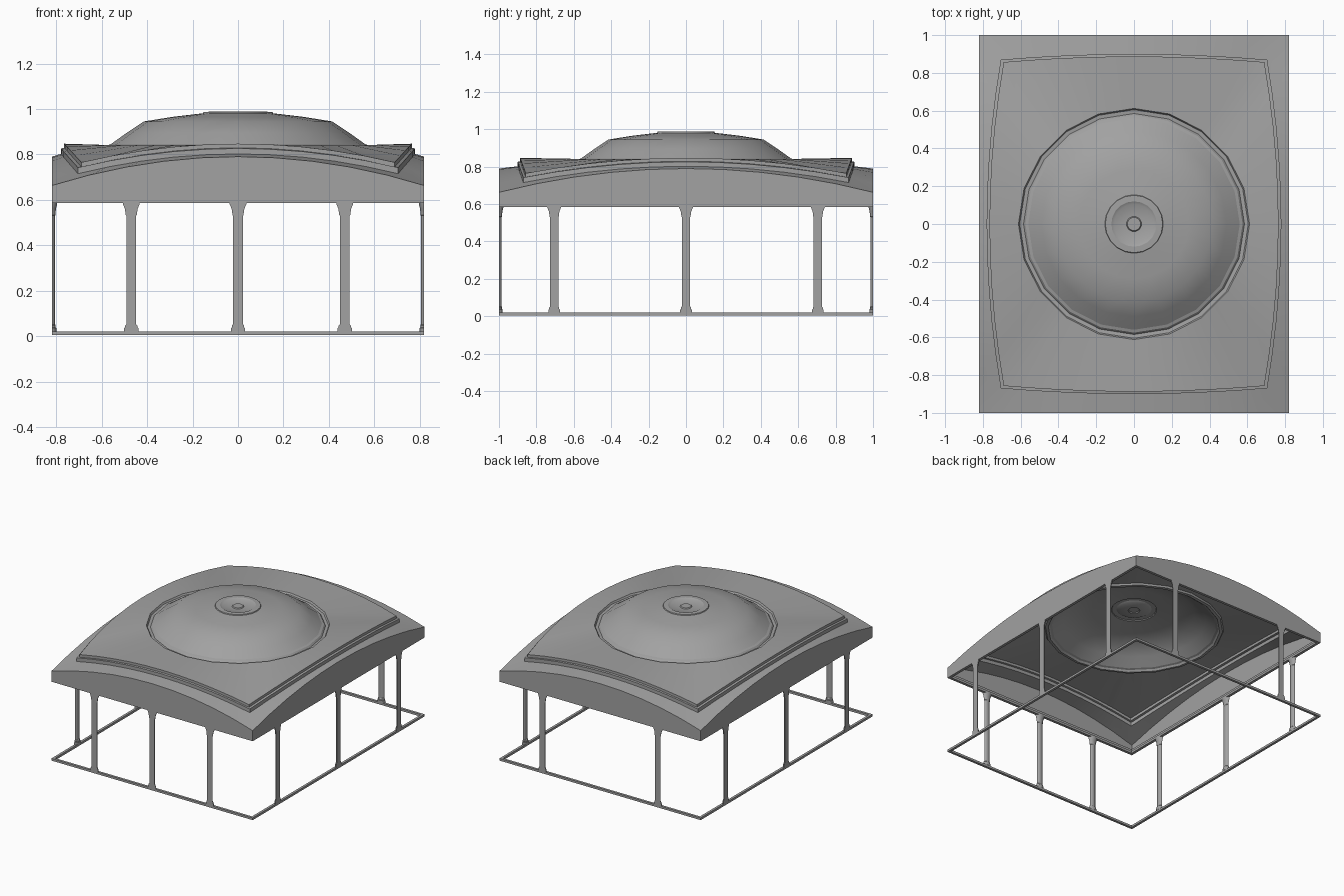
import bpy
import bmesh
from math import cos, sin, pi, radians

default = bpy.data.objects.get("Cube")
if default:
    bpy.data.objects.remove(default, do_unlink=True)

GREY = (0.36, 0.36, 0.36, 1)
plaster = bpy.data.materials.new("grey plaster")
plaster.use_nodes = True
plaster.diffuse_color = GREY
plaster.node_tree.nodes["Principled BSDF"].inputs["Base Color"].default_value = GREY

HX, HY = 0.82, 1.0   # half size of the plan
SEG = 10             # segments along each side


def frame_loop(hx, hy, z_corner, z_mid, bulge_x=0, bulge_y=0):
    """Rectangular loop whose sides may bow outwards and arch upwards."""
    pts = []
    for side in range(4):
        for j in range(SEG):
            t = 2 * j / SEG - 1
            arch = 1 - t * t
            z = z_corner + (z_mid - z_corner) * arch
            a, b = hx + bulge_x * arch, hy + bulge_y * arch
            pts.append([(a, hy * t, z), (-hx * t, b, z),
                        (-a, -hy * t, z), (hx * t, -b, z)][side])
    return pts


def ring_loop(r, z):
    """Twenty-sided ring with the same point count as a frame loop."""
    pts = []
    for k in range(4 * SEG):
        a = radians(-45 + 9 * k)
        rr = r if k % 2 else r * cos(radians(9))
        pts.append((rr * cos(a), rr * sin(a), z))
    return pts


def make_object(name, bm, angle=30):
    mesh = bpy.data.meshes.new(name)
    bm.to_mesh(mesh)
    bm.free()
    mesh.materials.append(plaster)
    obj = bpy.data.objects.new(name, mesh)
    bpy.context.collection.objects.link(obj)
    bpy.ops.object.select_all(action="DESELECT")
    obj.select_set(True)
    bpy.context.view_layer.objects.active = obj
    bpy.ops.object.shade_smooth_by_angle(angle=radians(angle))
    return obj


def skin(name, loops, closed=False, cap=False):
    """Join successive loops with quads."""
    bm = bmesh.new()
    rows = [[bm.verts.new(p) for p in loop] for loop in loops]
    pairs = list(zip(rows, rows[1:]))
    if closed:
        pairs.append((rows[-1], rows[0]))
    for a, b in pairs:
        n = len(a)
        for k in range(n):
            m = (k + 1) % n
            bm.faces.new((a[k], a[m], b[m], b[k]))
    if cap:
        bm.faces.new(rows[-1])
    return make_object(name, bm)


def trim(name, depth, z0, z1):
    """Closed rectangular moulding running round the inside of the plan."""
    inner = (HX - depth, HY - depth)
    return skin(name, [frame_loop(HX, HY, z0, z0), frame_loop(HX, HY, z1, z1),
                       frame_loop(*inner, z1, z1), frame_loop(*inner, z0, z0)], closed=True)


# Floor skirting and wall cornice
trim("floor_skirting", 0.018, 0.004, 0.02)
trim("wall_cornice_lower", 0.02, 0.585, 0.602)
trim("wall_cornice_upper", 0.012, 0.602, 0.622)

# Arched walls
wall_arch = frame_loop(HX, HY, 0.663, 0.79)
skin("arched_walls", [frame_loop(HX, HY, 0.6, 0.6), wall_arch])

# Sloping cove and the stepped moulding above it
BOW = (0.075, 0.03)
step_top = frame_loop(0.69, 0.857, 0.765, 0.847, *BOW)
skin("ceiling_cove", [wall_arch, frame_loop(0.705, 0.87, 0.715, 0.802, *BOW)])
skin("ceiling_step", [
    frame_loop(0.705, 0.87, 0.715, 0.802, *BOW),
    frame_loop(0.705, 0.87, 0.742, 0.826, *BOW),
    frame_loop(0.69, 0.857, 0.745, 0.829, *BOW),
    step_top])

# Ceiling panel around the dome
skin("ceiling_panel", [step_top, ring_loop(0.612, 0.842)])

# Dome rim, shell and central rose
skin("dome_rim", [ring_loop(r, z) for r, z in (
    (0.612, 0.842), (0.605, 0.83), (0.585, 0.828), (0.575, 0.84), (0.56, 0.845))])
skin("dome_shell", [ring_loop(r, z) for r, z in (
    (0.56, 0.845), (0.49, 0.895), (0.415, 0.945), (0.29, 0.965), (0.155, 0.981))])
skin("dome_rose", [ring_loop(r, z) for r, z in (
    (0.155, 0.981), (0.152, 0.987), (0.12, 0.988), (0.105, 0.98),
    (0.04, 0.976), (0.035, 0.982))], cap=True)

# Half columns: radius and height of each section, flattened against the wall
COLUMN = ((0.031, 0.02), (0.031, 0.036), (0.027, 0.038), (0.027, 0.047),
          (0.022, 0.052), (0.022, 0.53), (0.025, 0.533), (0.025, 0.54),
          (0.028, 0.56), (0.037, 0.582), (0.037, 0.592))


def column(name, x, y, nx, ny):
    """Half column at (x, y) bulging along the inward direction (nx, ny)."""
    loops = []
    for r, z in COLUMN:
        loop = []
        for k in range(9):
            a = pi * k / 8
            along, inward = r * cos(a), 0.65 * r * sin(a)
            loop.append((x + ny * along + nx * inward,
                         y - nx * along + ny * inward, z))
        loops.append(loop)
    return skin(name, loops, cap=True)


for i, x in enumerate((-0.47, 0, 0.47)):
    column(f"front_column_{i + 1}", x, -HY, 0, 1)
    if x:
        column(f"back_column_{i + 1}", x, HY, 0, -1)
for i, y in enumerate((-0.705, 0, 0.705)):
    column(f"left_column_{i + 1}", HX, y, -1, 0)
    column(f"right_column_{i + 1}", -HX, y, 1, 0)
